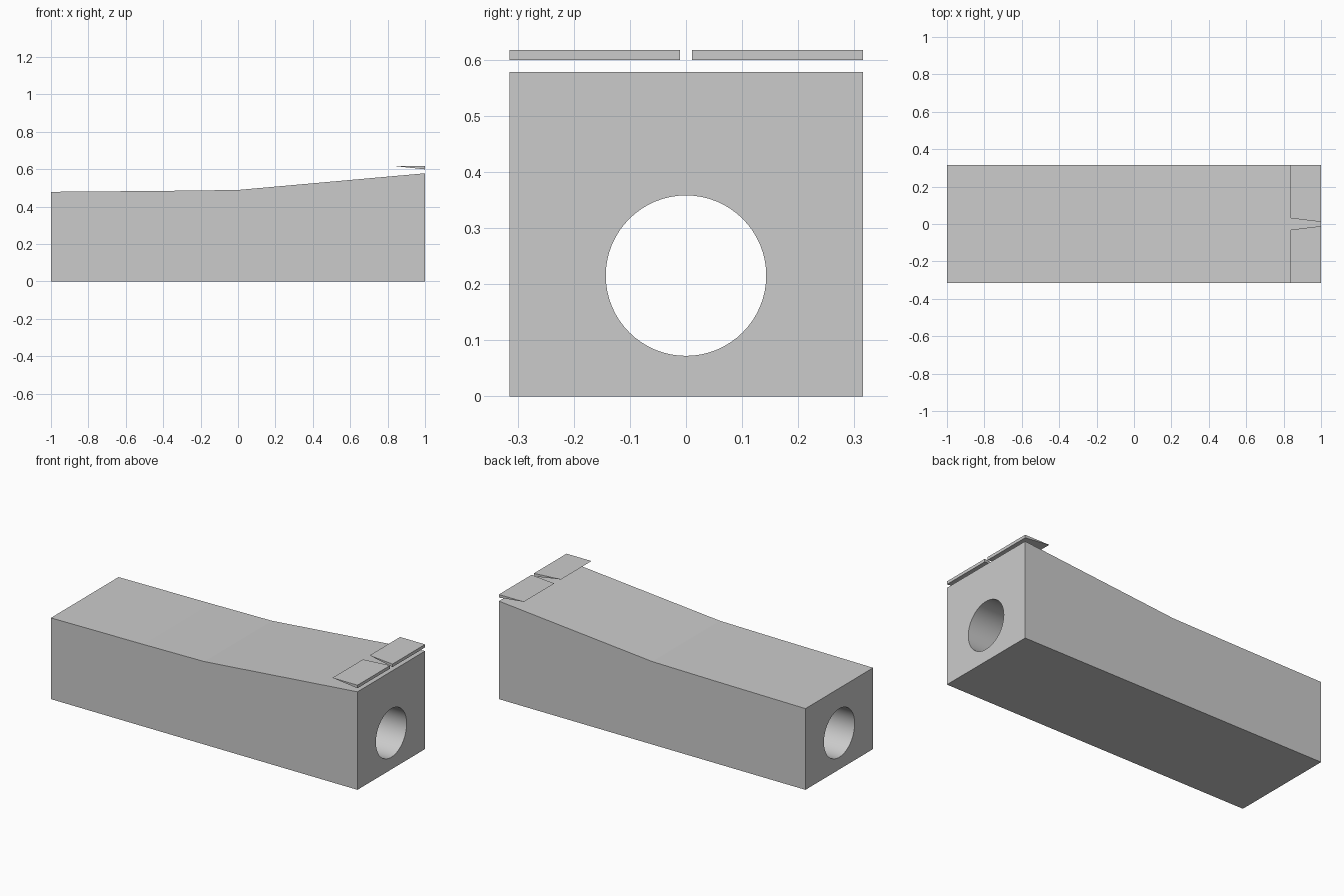
import bpy
import bmesh
import math

cube = bpy.data.objects.get("Cube")
if cube:
    bpy.data.objects.remove(cube, do_unlink=True)

HALF_WIDTH = 0.315
HOLE_Z, HOLE_R = 0.215, 0.143

# One plain grey for everything
grey = bpy.data.materials.new("light grey")
grey.use_nodes = True
grey.diffuse_color = (0.6, 0.6, 0.6, 1)
grey.node_tree.nodes["Principled BSDF"].inputs["Base Color"].default_value = grey.diffuse_color


def prism(name, profile, y_start, y_end):
    """Join an x-z profile between two y functions of x."""
    bm = bmesh.new()
    near = [bm.verts.new((x, y_start(x), z)) for x, z in profile]
    far = [bm.verts.new((x, y_end(x), z)) for x, z in profile]
    bm.faces.new(near)
    bm.faces.new(far[::-1])
    for i in range(len(profile)):
        j = (i + 1) % len(profile)
        bm.faces.new((near[j], near[i], far[i], far[j]))
    bmesh.ops.recalc_face_normals(bm, faces=bm.faces[:])
    mesh = bpy.data.meshes.new(name)
    bm.to_mesh(mesh)
    bm.free()
    mesh.materials.append(grey)
    obj = bpy.data.objects.new(name, mesh)
    bpy.context.collection.objects.link(obj)
    return obj


# Long block with a gently rising top
block = prism(
    "block",
    [(-1, 0), (1, 0), (1, 0.578), (0, 0.489), (-0.4, 0.484), (-1, 0.479)],
    lambda x: -HALF_WIDTH,
    lambda x: HALF_WIDTH,
)

# Round bore through the whole length
bpy.ops.mesh.primitive_cylinder_add(
    vertices=64, radius=HOLE_R, depth=3,
    location=(0, 0, HOLE_Z), rotation=(0, math.pi / 2, 0))
cutter = bpy.context.object
cutter.name = "bore_cutter"
cutter.hide_render = True
cutter.data.materials.append(grey)
bore = block.modifiers.new("bore", "BOOLEAN")
bore.operation = "DIFFERENCE"
bore.solver = "EXACT"
bore.object = cutter
bpy.ops.object.select_all(action="DESELECT")
block.select_set(True)
bpy.context.view_layer.objects.active = block
bpy.ops.object.modifier_apply(modifier=bore.name)
bpy.data.objects.remove(cutter, do_unlink=True)

# Smooth only the bore wall
for face in block.data.polygons:
    in_bore = math.hypot(face.center.y, face.center.z - HOLE_Z) < HOLE_R + 0.01
    face.use_smooth = in_bore and abs(face.normal.x) < 0.5

# Pair of thin wedges floating above the raised end
TIP_X = 0.837
wedge = [(TIP_X, 0.617), (1, 0.599), (1, 0.617)]


def inner_edge(x):
    return 0.011 + 0.02 * (1 - x) / (1 - TIP_X)


for side, name in ((1, "rear_wedge"), (-1, "front_wedge")):
    prism(name, wedge, lambda x: side * inner_edge(x), lambda x: side * HALF_WIDTH)
